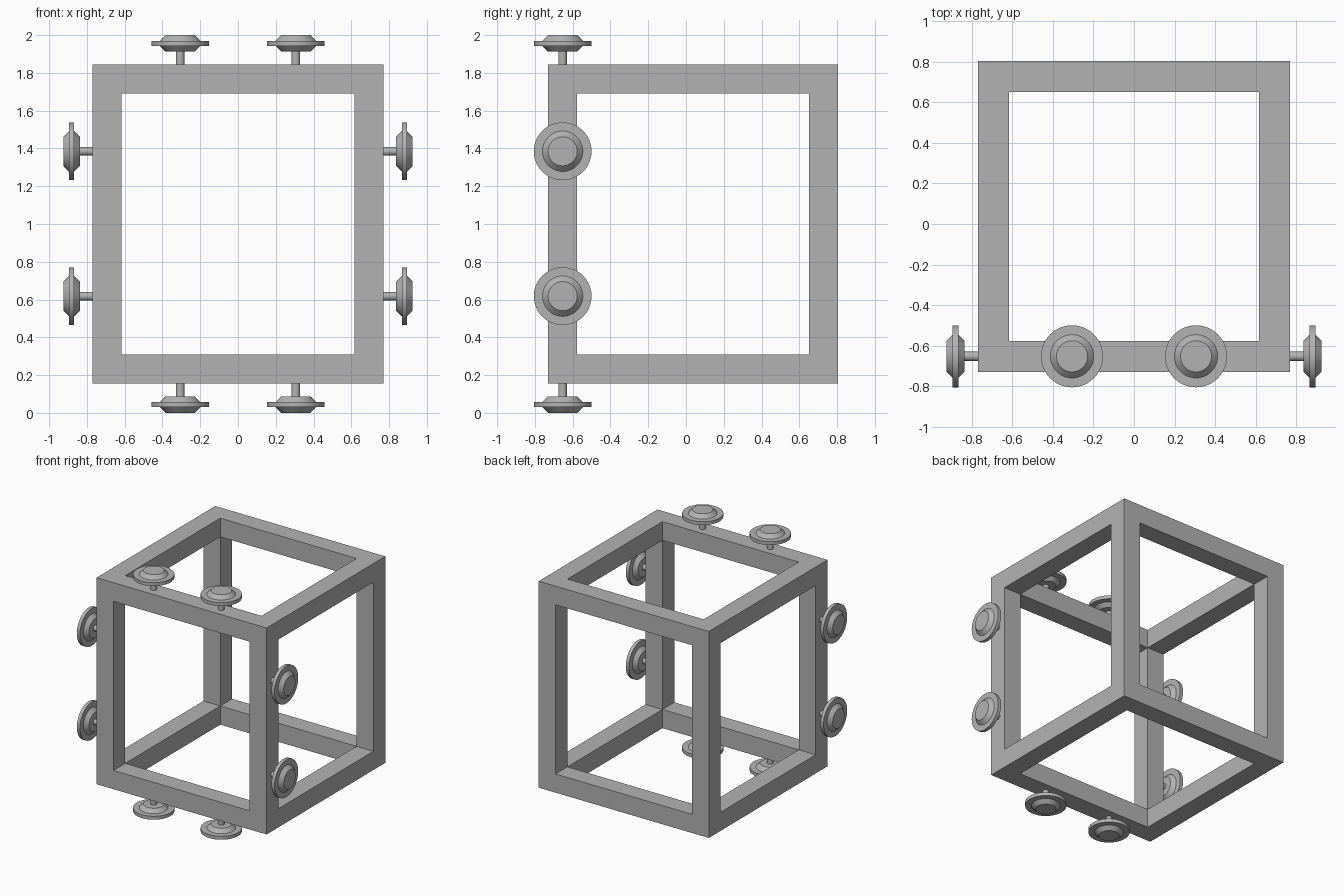
import bpy, bmesh, math
from mathutils import Vector

cube = bpy.data.objects.get("Cube")
if cube:
    bpy.data.objects.remove(cube, do_unlink=True)

grey = bpy.data.materials.new("grey")
grey.use_nodes = True
colour = (0.45, 0.45, 0.45, 1)
grey.diffuse_color = colour
grey.node_tree.nodes["Principled BSDF"].inputs["Base Color"].default_value = colour


def add_object(name, bm):
    bmesh.ops.recalc_face_normals(bm, faces=bm.faces)
    mesh = bpy.data.meshes.new(name)
    bm.to_mesh(mesh)
    bm.free()
    mesh.materials.append(grey)
    obj = bpy.data.objects.new(name, mesh)
    bpy.context.collection.objects.link(obj)
    return obj


# Open box frame: inset each side, drop the panels, and thicken the rims inward
LOW, HIGH = Vector((-0.77, -0.73, 0.155)), Vector((0.77, 0.805, 1.845))
BAR = 0.153


def add_box(bm, lo, hi):
    made = bmesh.ops.create_cube(bm, size=1)["verts"]
    for v in made:
        v.co = Vector([(a + b) / 2 + c * (b - a) for a, b, c in zip(lo, hi, v.co)])


frame = bmesh.new()
add_box(frame, LOW, HIGH)
frame_obj = add_object("frame", frame)

# Square cutters open the box along each axis
for axis, label in enumerate("xyz"):
    lo, hi = LOW + Vector((BAR,) * 3), HIGH - Vector((BAR,) * 3)
    lo[axis], hi[axis] = LOW[axis] - 0.1, HIGH[axis] + 0.1
    bm = bmesh.new()
    add_box(bm, lo, hi)
    cutter = add_object("opening_cutter_" + label, bm)
    cut = frame_obj.modifiers.new("opening_" + label, "BOOLEAN")
    cut.operation, cut.solver, cut.object = "DIFFERENCE", "EXACT", cutter

# Bake the openings and discard the cutters
bpy.context.view_layer.update()
graph = bpy.context.evaluated_depsgraph_get()
baked = bpy.data.meshes.new_from_object(frame_obj.evaluated_get(graph))
frame_obj.modifiers.clear()
frame_obj.data = baked
for obj in [o for o in bpy.data.objects if o.name.startswith("opening_cutter")]:
    bpy.data.objects.remove(obj, do_unlink=True)

# Knob profile: radius and distance out from the frame
PROFILE = [(0, -0.01), (0.023, -0.01), (0.023, 0.067), (0.077, 0.067),
           (0.107, 0.097), (0.153, 0.097), (0.153, 0.125), (0.107, 0.125),
           (0.077, 0.155), (0, 0.155)]


def add_knob(name, location, direction):
    bm = bmesh.new()
    verts = [bm.verts.new((r, 0, h)) for r, h in PROFILE]
    edges = [bm.edges.new(pair) for pair in zip(verts, verts[1:])]
    bmesh.ops.spin(bm, geom=verts + edges, axis=(0, 0, 1), cent=(0, 0, 0),
                   angle=math.tau, steps=48)
    bmesh.ops.remove_doubles(bm, verts=bm.verts, dist=0.0001)
    obj = add_object(name, bm)
    obj.location = location
    obj.rotation_euler = Vector(direction).to_track_quat("Z", "Y").to_euler()
    bpy.ops.object.select_all(action="DESELECT")
    obj.select_set(True)
    bpy.context.view_layer.objects.active = obj
    bpy.ops.object.shade_smooth_by_angle(angle=math.radians(30))


# Two knobs on each edge of the front face
KNOB_Y = -0.653
for side, sign in (("left", 1), ("right", -1)):
    add_knob("top_knob_" + side, (sign * 0.306, KNOB_Y, HIGH.z), (0, 0, 1))
    add_knob("bottom_knob_" + side, (sign * 0.306, KNOB_Y, LOW.z), (0, 0, -1))
    for level, z in (("upper", 1.385), ("lower", 0.618)):
        add_knob(f"{side}_knob_{level}", (sign * HIGH.x, KNOB_Y, z), (sign, 0, 0))
